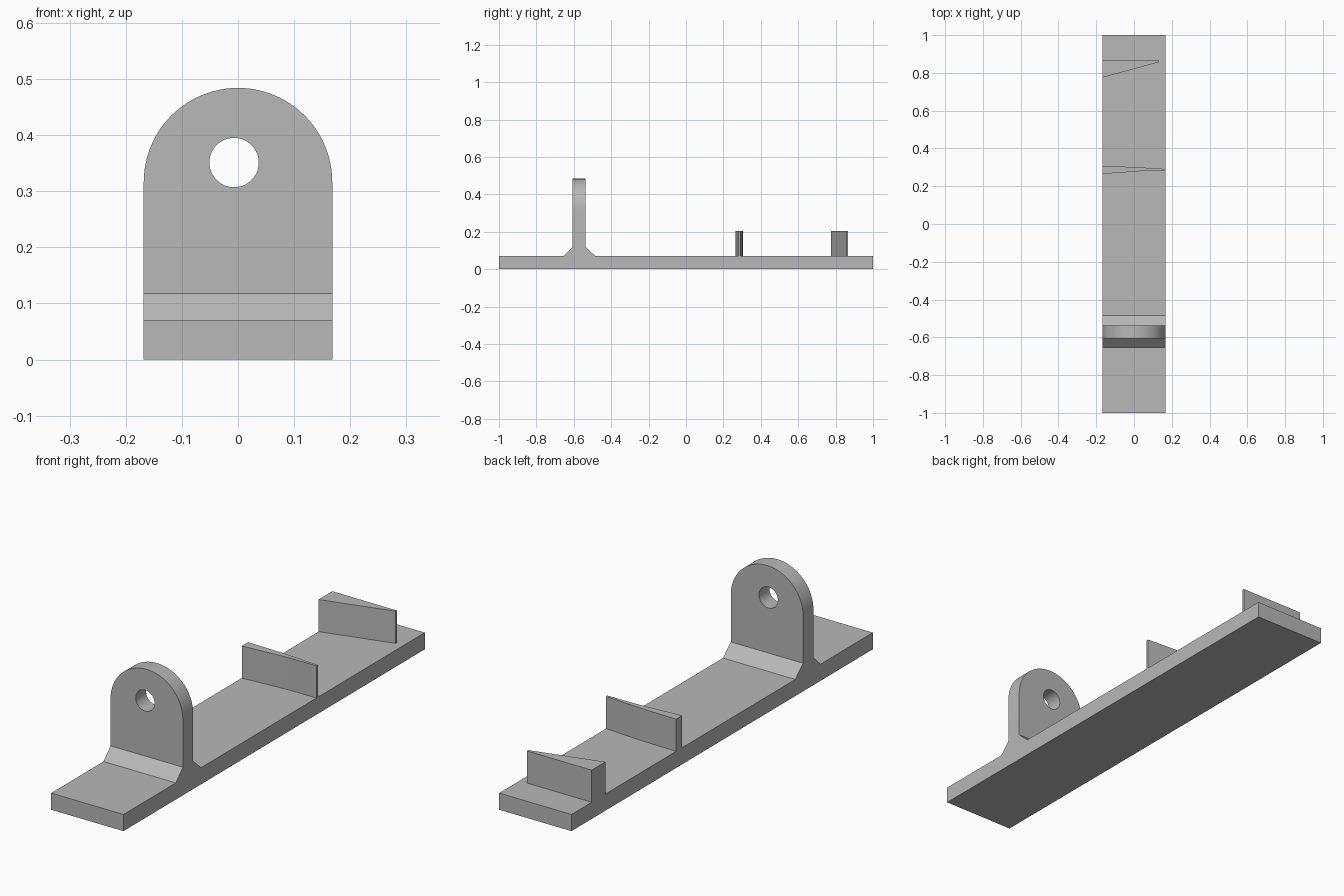
import bpy, bmesh, math
from mathutils import Vector

if "Cube" in bpy.data.objects:
    bpy.data.objects.remove(bpy.data.objects["Cube"])

grey = bpy.data.materials.new("plain grey")
grey.use_nodes = True
grey.diffuse_color = (0.48, 0.48, 0.48, 1)
grey.node_tree.nodes["Principled BSDF"].inputs["Base Color"].default_value = grey.diffuse_color

HALF = 0.168     # half width of the bar
DECK = 0.07      # top of the bar
FOOT = 0.118     # top of the sloped foot
FRONT, BACK = -0.606, -0.537


def prism(name, points, sweep):
    """Solid made by sweeping a closed 3D outline along a vector."""
    bm = bmesh.new()
    face = bm.faces.new([bm.verts.new(p) for p in points])
    swept = bmesh.ops.extrude_face_region(bm, geom=[face])["geom"]
    bmesh.ops.translate(bm, vec=Vector(sweep),
                        verts=[v for v in swept if isinstance(v, bmesh.types.BMVert)])
    bmesh.ops.recalc_face_normals(bm, faces=bm.faces)
    mesh = bpy.data.meshes.new(name)
    bm.to_mesh(mesh)
    bm.free()
    mesh.materials.append(grey)
    obj = bpy.data.objects.new(name, mesh)
    bpy.context.collection.objects.link(obj)
    return obj


def circle(cx, cz, radius, y, start, end, steps):
    angles = [start + (end - start) * i / steps for i in range(steps + 1)]
    return [(cx + radius * math.cos(a), y, cz + radius * math.sin(a)) for a in angles]


# Long bar with the sloped foot of the lug
side = [(-1, 0), (1, 0), (1, DECK), (-0.485, DECK), (BACK, FOOT),
        (FRONT, FOOT), (-0.653, DECK), (-1, DECK)]
prism("base_bar", [(-HALF, y, z) for y, z in side], (2 * HALF, 0, 0))

# Upright lug with rounded top
arch = circle(0, 0.484 - HALF, HALF, FRONT, 0, math.pi, 48)
arch += [(-HALF, FRONT, FOOT), (HALF, FRONT, FOOT)]
lug = prism("upright_lug", arch, (0, BACK - FRONT, 0))

# Hole through the lug
ring = circle(-0.007, 0.351, 0.044, FRONT - 0.1, 0, 2 * math.pi, 48)[:-1]
cutter = prism("hole_cutter", ring, (0, 0.3, 0))
cutter.hide_render = True
cut = lug.modifiers.new("hole", "BOOLEAN")
cut.operation = "DIFFERENCE"
cut.solver = "EXACT"
cut.object = cutter
bpy.ops.object.select_all(action="DESELECT")
bpy.context.view_layer.objects.active = lug
lug.select_set(True)
bpy.ops.object.modifier_apply(modifier=cut.name)
bpy.data.objects.remove(cutter)
bpy.ops.object.shade_smooth_by_angle(angle=math.radians(30))

# Thin tapered ribs across the bar
ribs = {
    "middle_rib": [(-HALF, 0.265), (0.04, 0.28), (HALF, 0.281), (HALF, 0.291),
                   (0, 0.302), (-HALF, 0.306)],
    "rear_rib": [(-HALF, 0.775), (0.133, 0.857), (0.133, 0.865), (-HALF, 0.866)],
}
for name, plan in ribs.items():
    prism(name, [(x, y, DECK) for x, y in plan], (0, 0, 0.135))
